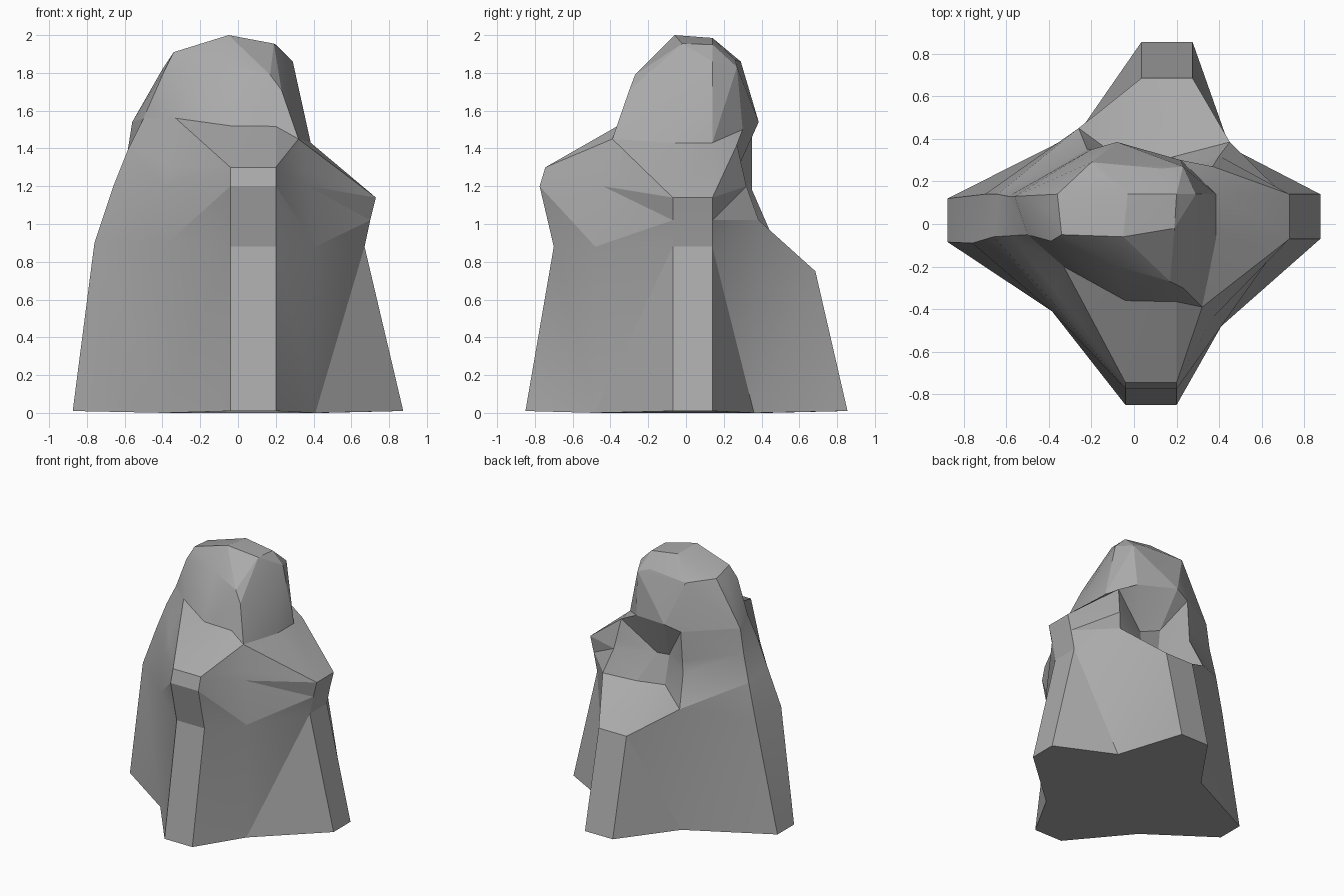
import bpy, bmesh, math
from mathutils import Vector

cube = bpy.data.objects.get("Cube")
if cube:
    bpy.data.objects.remove(cube, do_unlink=True)

# Single stone colour
stone = bpy.data.materials.new("stone_grey")
stone.use_nodes = True
colour = (0.4, 0.4, 0.4, 1)
stone.diffuse_color = colour
stone.node_tree.nodes["Principled BSDF"].inputs["Base Color"].default_value = colour


def finish(bm, name):
    """Turn a bmesh into a shaded object with the stone material."""
    bmesh.ops.recalc_face_normals(bm, faces=bm.faces)
    mesh = bpy.data.meshes.new(name)
    bm.to_mesh(mesh)
    bm.free()
    mesh.materials.append(stone)
    rock = bpy.data.objects.new(name, mesh)
    bpy.context.collection.objects.link(rock)
    bpy.ops.object.select_all(action='DESELECT')
    rock.select_set(True)
    bpy.context.view_layer.objects.active = rock
    bpy.ops.object.shade_smooth_by_angle(angle=math.radians(18))
    return rock


def ridge(outward, sides, profile):
    """Two parallel columns that follow an (out, height) profile."""
    out = Vector(outward)
    across = Vector((abs(out.y), abs(out.x), 0))
    return [[out * r + across * side + Vector((0, 0, z)) for r, z in profile]
            for side in sides]


def column(*points):
    """One freely shaped column from the ground to the neck."""
    return [[Vector(p) for p in points]]


def valley(base, waist, shoulder, neck):
    """One column in the hollow between two ridges."""
    ledge = Vector(shoulder).lerp(Vector(neck), 0.3)
    return column(base, waist, shoulder, ledge, neck)


# Straight buttress ridges
front_ridge = ridge((0, -1, 0), (-0.04, 0.2),
                    [(0.85, 0.01), (0.7, 0.88), (0.775, 1.2), (0.745, 1.3), (0.36, 1.52)])
left_ridge = ridge((1, 0, 0), (-0.07, 0.14),
                   [(0.875, 0.01), (0.67, 0.88), (0.7, 1.02), (0.73, 1.14), (0.385, 1.43)])

# Leaning buttress ridges, each from two uneven edges; the back one ends in a groove
back_ridge = (column((0.275, 0.855, 0.01), (0.275, 0.685, 0.75), (0.2, 0.32, 1),
                     (0.11, 0.2, 1.2), (0.22, 0.3, 1.5))
              + column((0.035, 0.855, 0.01), (0.035, 0.685, 0.75), (0, 0.26, 1),
                       (-0.03, 0.25, 1.24), (-0.08, 0.385, 1.54)))
right_ridge = (column((-0.875, 0.12, 0.01), (-0.7, 0.14, 0.86), (-0.64, 0.14, 1.14),
                      (-0.59, 0.13, 1.35), (-0.56, 0.13, 1.54))
               + column((-0.875, -0.085, 0.01), (-0.76, -0.09, 0.9), (-0.66, -0.06, 1.2),
                        (-0.58, -0.055, 1.4), (-0.5, -0.05, 1.56)))

# Hollows between the ridges
front_left = valley((0.41, -0.48, 0), (0.41, -0.48, 0.88), (0.37, -0.44, 1.2), (0.32, -0.39, 1.45))
back_left = valley((0.45, 0.36, 0), (0.45, 0.385, 1.02), (0.4, 0.32, 1.2), (0.37, 0.27, 1.42))
back_right = valley((-0.26, 0.43, 0), (-0.26, 0.45, 0.95), (-0.22, 0.35, 1.18), (-0.2, 0.35, 1.5))
front_right = valley((-0.385, -0.41, 0), (-0.385, -0.41, 0.89), (-0.39, -0.36, 1.2), (-0.33, -0.2, 1.56))

columns = (front_ridge + front_left + left_ridge + back_left
           + back_ridge + back_right + right_ridge + front_right)

# Body: loft the columns; walls crease up to the ridges, top slopes up to the hollows
bm = bmesh.new()
grid = [[bm.verts.new(p) for p in path] for path in columns]
top_row = len(grid[0]) - 2
bm.faces.new([path[0] for path in grid])
for i, a in enumerate(grid):
    b = grid[(i + 1) % len(grid)]
    for k in range(top_row + 1):
        if i % 3 == 0:
            bm.faces.new((a[k], b[k], b[k + 1], a[k + 1]))
        elif (i % 3 == 1) == (k == top_row):
            bm.faces.new((a[k], b[k], b[k + 1]))
            bm.faces.new((a[k], b[k + 1], a[k + 1]))
        else:
            bm.faces.new((a[k], b[k], a[k + 1]))
            bm.faces.new((b[k], b[k + 1], a[k + 1]))

# Small shelf beside the peak, on the back left spur
spur = columns.index(back_left[0])
bm.faces.new([path[-1] for path in grid[spur - 1:spur + 2]])
finish(bm, "rock_body")

# Peak: a faceted hull rising from the neck of the body
crown = [(-0.05, -0.06, 2), (-0.03, 0.14, 1.985), (0.19, -0.02, 1.955), (0.2, 0.14, 1.95),
         (-0.34, -0.05, 1.91), (-0.36, 0.14, 1.88), (-0.4, 0.07, 1.82), (-0.39, -0.08, 1.81)]
brow = [(-0.07, -0.2, 1.85), (0.17, -0.27, 1.79), (0.23, -0.3, 1.71), (0.29, 0.14, 1.86),
        (0.23, 0.27, 1.83), (0.13, 0.26, 1.87), (-0.2, 0.29, 1.86), (0.355, 0.14, 1.54)]
neck = [path[-1] for path in columns if path is not back_left[0]]
bm = bmesh.new()
for p in neck + crown + brow:
    bm.verts.new(p)
hull = bmesh.ops.convex_hull(bm, input=bm.verts)
spare = {v for v in hull["geom_interior"] + hull["geom_unused"] if isinstance(v, bmesh.types.BMVert)}
bmesh.ops.delete(bm, geom=list(spare), context='VERTS')
finish(bm, "rock_peak")
